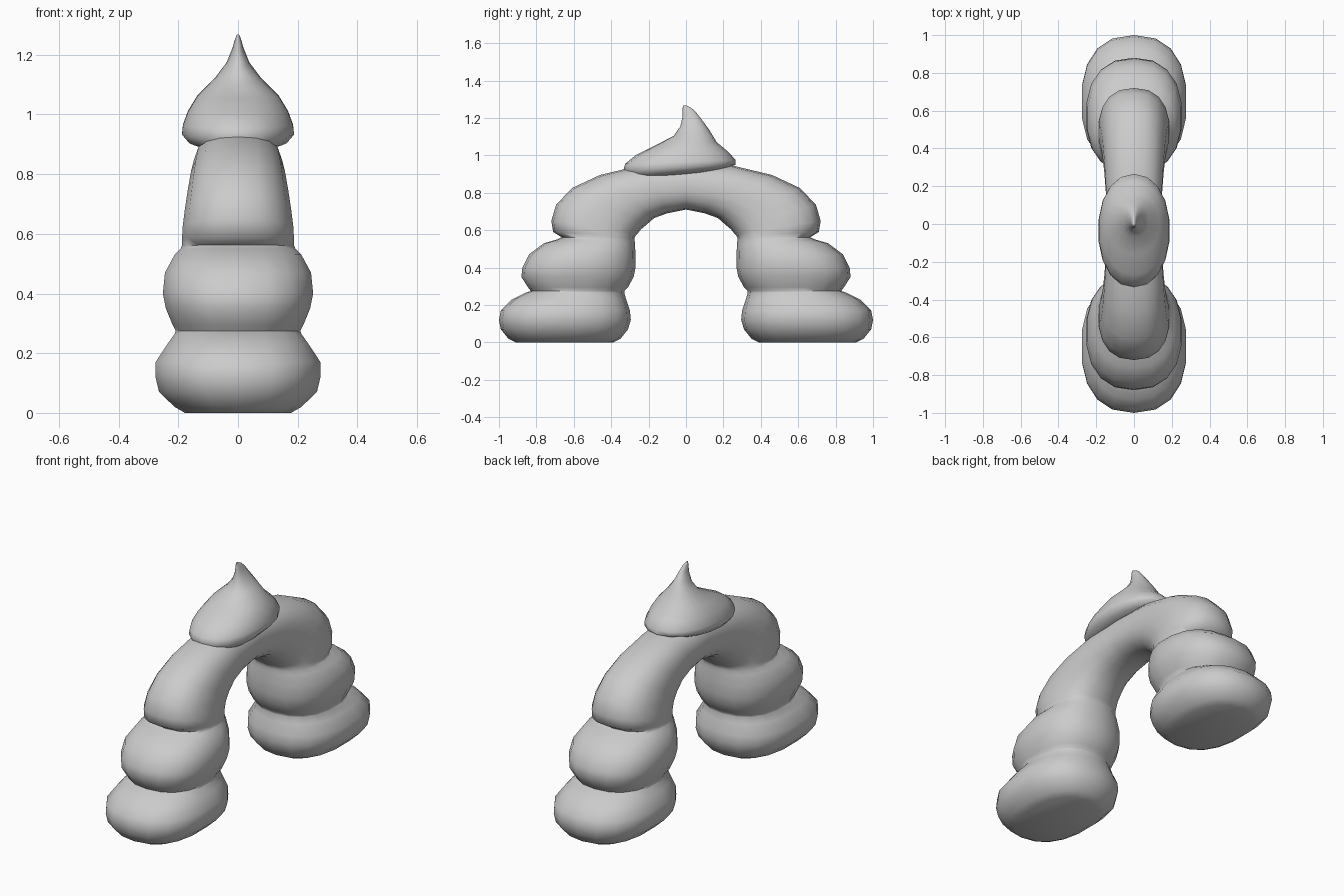
import bpy, bmesh, math
from mathutils import Vector

if "Cube" in bpy.data.objects:
    bpy.data.objects.remove(bpy.data.objects["Cube"])

SIDES = 18


def power(v, e):
    return math.copysign(abs(v) ** e, v)


def loft(name, sections, exponent=2.4):
    """Skin rounded sections; each is (inner y, inner z, outer y, outer z, half width)."""
    bm = bmesh.new()
    rings = []
    for y0, z0, y1, z1, hw in sections:
        mid = Vector((0, (y0 + y1) / 2, (z0 + z1) / 2))
        axis = Vector((0, (y1 - y0) / 2, (z1 - z0) / 2))
        ring = []
        for i in range(SIDES):
            a = 2 * math.pi * i / SIDES
            p = mid + axis * power(math.cos(a), 2 / exponent)
            p.x = hw * power(math.sin(a), 2 / exponent)
            ring.append(bm.verts.new(p))
        rings.append(ring)
    for a, b in zip(rings, rings[1:]):
        for i in range(SIDES):
            j = (i + 1) % SIDES
            bm.faces.new((a[i], a[j], b[j], b[i]))
    bm.faces.new(rings[0])
    bm.faces.new(rings[-1])
    bmesh.ops.recalc_face_normals(bm, faces=bm.faces)
    mesh = bpy.data.meshes.new(name)
    bm.to_mesh(mesh)
    bm.free()
    obj = bpy.data.objects.new(name, mesh)
    bpy.context.collection.objects.link(obj)
    bpy.ops.object.select_all(action='DESELECT')
    obj.select_set(True)
    bpy.context.view_layer.objects.active = obj
    bpy.ops.object.shade_smooth_by_angle(angle=math.radians(65))
    return obj


# Leg: foot roll and middle roll as level rings (z, inner y, outer y, half width)
leg = [(0, .39, .91, .18), (.02, .35, .95, .215), (.07, .31, .99, .268),
       (.12, .295, 1.0, .28), (.17, .30, .99, .28), (.23, .32, .93, .24),
       (.265, .33, .86, .215), (.275, .33, .83, .212),
       (.295, .31, .845, .222), (.35, .28, .88, .245), (.40, .27, .875, .255),
       (.47, .27, .84, .248), (.53, .273, .76, .215), (.55, .275, .69, .195)]
half = [(y0, z, y1, z, w) for z, y0, y1, w in leg]

# Upper roll: sections fan around the inside of the arch
half += [(.274, .56, .665, .562, .19), (.27, .57, .71, .59, .19),
         (.26, .58, .72, .65, .188), (.24, .605, .695, .735, .18),
         (.21, .63, .61, .825, .17), (.17, .665, .46, .895, .16),
         (.10, .69, .25, .945, .15)]
mirrored = [(-y0, z0, -y1, z1, w) for y0, z0, y1, z1, w in reversed(half)]
crown = [(0, .71, 0, .955, .145)]
loft("stacked_roll_arch", half + crown + mirrored)

# Tilted swirl on top with a hooked tip
loft("swirl_top", [
    (-.26, .878, .17, .915, .13), (-.31, .885, .22, .93, .165),
    (-.335, .92, .265, .95, .19), (-.325, .955, .265, .975, .187),
    (-.27, 1.0, .225, 1.02, .17), (-.16, 1.055, .165, 1.07, .138),
    (-.065, 1.105, .125, 1.135, .078), (-.03, 1.155, .085, 1.19, .038),
    (-.018, 1.21, .05, 1.235, .018), (-.018, 1.25, .025, 1.256, .01),
    (-.016, 1.268, .004, 1.266, .004)], 2.15)
